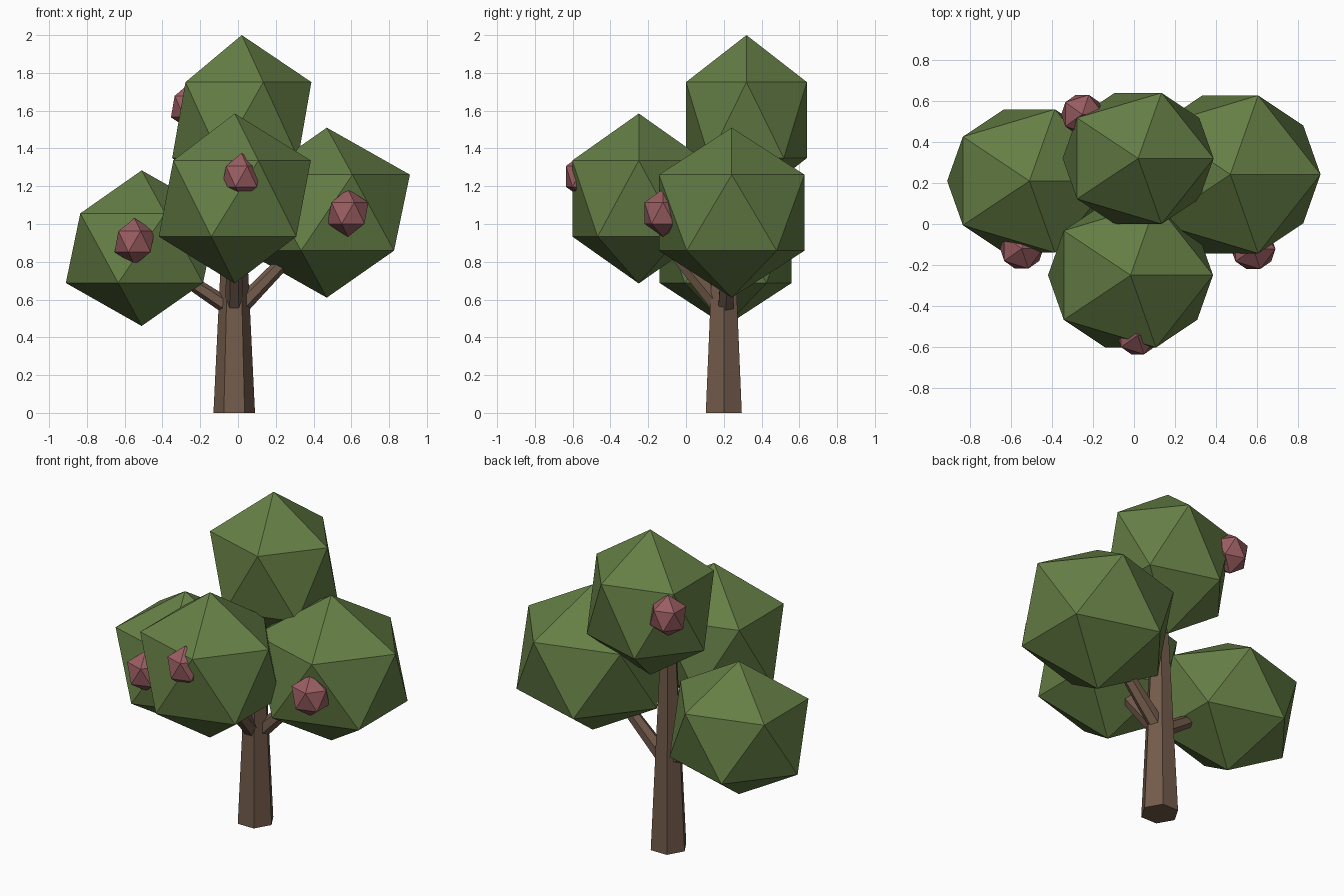
import bpy, bmesh, math
from mathutils import Vector, Matrix

if "Cube" in bpy.data.objects:
    bpy.data.objects.remove(bpy.data.objects["Cube"])


def material(name, color):
    m = bpy.data.materials.new(name)
    m.diffuse_color = (*color, 1)
    m.use_nodes = True
    m.node_tree.nodes["Principled BSDF"].inputs["Base Color"].default_value = m.diffuse_color
    return m


leaf = material("leaf_green", (0.13, 0.21, 0.06))
bark = material("bark_brown", (0.17, 0.105, 0.07))
berry = material("fruit_red", (0.32, 0.11, 0.12))


def add_object(name, bm, mat):
    mesh = bpy.data.meshes.new(name)
    bm.to_mesh(mesh)
    bm.free()
    mesh.materials.append(mat)
    ob = bpy.data.objects.new(name, mesh)
    bpy.context.collection.objects.link(ob)
    return ob


def ball(name, center, radii, mat):
    """Twenty-sided ball stretched to its radii."""
    bm = bmesh.new()
    bmesh.ops.create_icosphere(bm, subdivisions=1, radius=1)
    ob = add_object(name, bm, mat)
    ob.location, ob.scale = center, radii


def limb(name, a, b, r1, r2):
    """Six-sided tapered limb from a to b."""
    a, b = Vector(a), Vector(b)
    d = b - a
    bm = bmesh.new()
    bmesh.ops.create_cone(bm, cap_ends=True, segments=6, radius1=r1, radius2=r2,
                          depth=d.length,
                          matrix=Matrix.Rotation(math.pi / 2, 4, 'Z'))
    ob = add_object(name, bm, bark)
    ob.location = (a + b) / 2
    ob.rotation_euler = Vector((0, 0, 1)).rotation_difference(d.normalized()).to_euler()


# Trunk and branches
limb("trunk", (-0.02, 0.2, 0), (-0.02, 0.2, 1.4), 0.11, 0.042)
limb("branch_left", (-0.02, 0.2, 0.54), (-0.40, 0.2, 0.79), 0.045, 0.032)
limb("branch_right", (0.0, 0.21, 0.55), (0.37, 0.23, 0.93), 0.047, 0.032)
limb("branch_front", (-0.02, 0.18, 0.56), (-0.02, -0.17, 0.98), 0.05, 0.032)

# Foliage clumps
ball("foliage_top", (0.02, 0.32, 1.55), (0.412, 0.376, 0.45), leaf)
ball("foliage_front", (-0.017, -0.25, 1.135), (0.45, 0.414, 0.45), leaf)
ball("foliage_right", (0.47, 0.242, 1.06), (0.492, 0.453, 0.45), leaf)
ball("foliage_left", (-0.51, 0.21, 0.872), (0.449, 0.411, 0.412), leaf)

# Fruit
ball("fruit_top", (-0.252, 0.535, 1.622), (0.115, 0.112, 0.127), berry)
ball("fruit_front", (0.018, -0.543, 1.252), (0.113, 0.109, 0.123), berry)
ball("fruit_right", (0.582, -0.122, 1.058), (0.121, 0.115, 0.127), berry)
ball("fruit_left", (-0.548, -0.12, 0.907), (0.118, 0.115, 0.124), berry)
